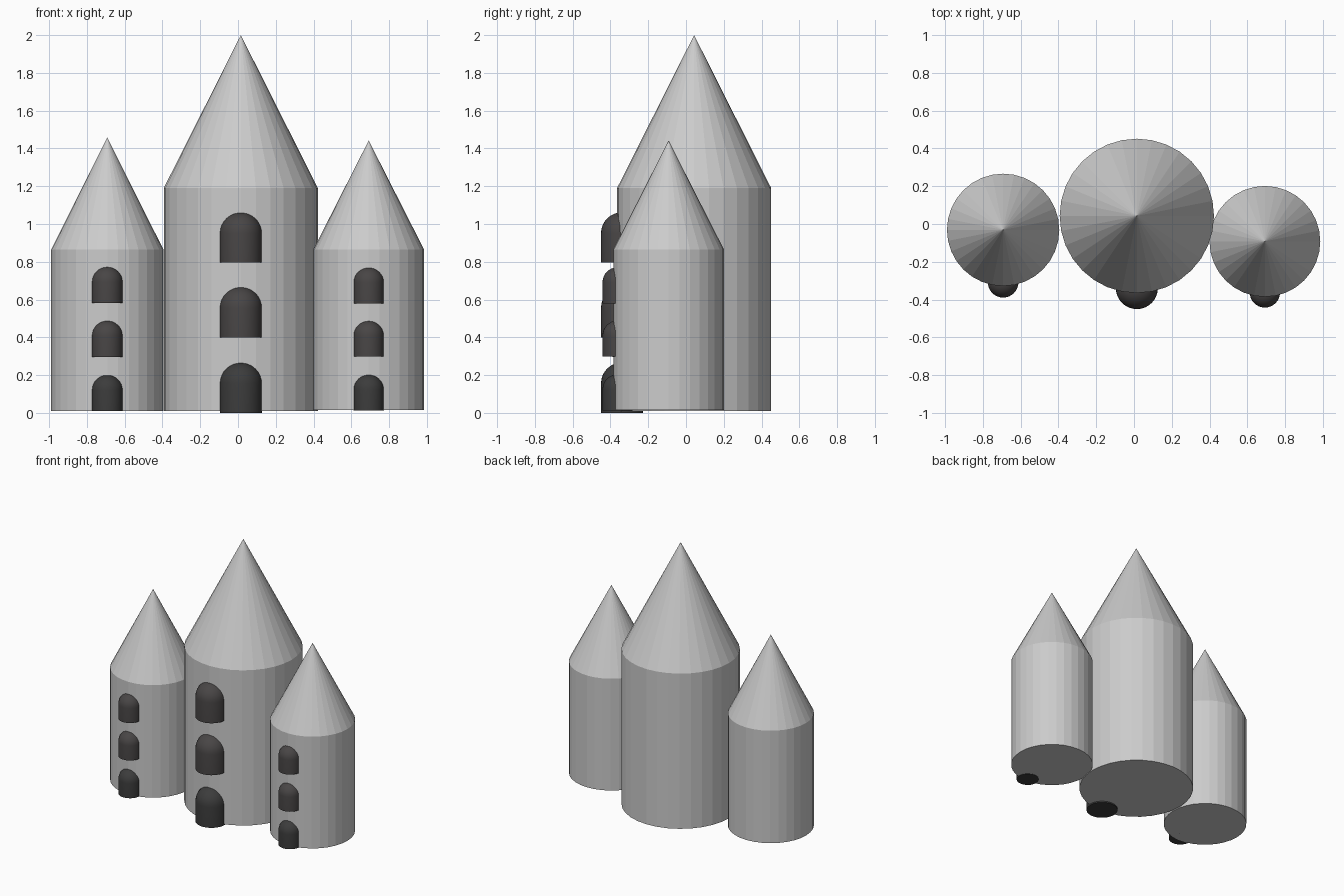
import bpy, math

if "Cube" in bpy.data.objects:
    bpy.data.objects.remove(bpy.data.objects["Cube"])

SIDES = 32


def material(name, colour):
    m = bpy.data.materials.new(name)
    m.diffuse_color = (*colour, 1)
    m.use_nodes = True
    m.node_tree.nodes["Principled BSDF"].inputs["Base Color"].default_value = m.diffuse_color
    return m


door_mat = material("door_dark", (0.045, 0.045, 0.045))
window_mat = material("window_dark", (0.065, 0.06, 0.06))


def add_wall(name, x, y, r, z0, z1):
    bpy.ops.mesh.primitive_cylinder_add(vertices=SIDES, radius=r, depth=z1 - z0,
                                        location=(x, y, (z0 + z1) / 2))
    bpy.context.object.name = name


def add_roof(name, x, y, r, z0, z1):
    bpy.ops.mesh.primitive_cone_add(vertices=SIDES, radius1=r, radius2=0, depth=z1 - z0,
                                    location=(x, y, (z0 + z1) / 2))
    bpy.context.object.name = name


def add_opening(name, x, y, r, z0, z1, mat):
    """Round post with a domed top, half sunk into the tower wall."""
    rings, h = 8, z1 - z0
    profile = [(r, 0)] + [(r * math.cos(a), h - r + r * math.sin(a))
                          for a in (i * math.pi / 2 / rings for i in range(rings))]
    verts = [(pr * math.cos(t), pr * math.sin(t), pz) for pr, pz in profile
             for t in (k * math.tau / SIDES for k in range(SIDES))]
    top = len(verts)
    verts.append((0, 0, h))
    faces = [tuple(reversed(range(SIDES)))]
    for j in range(len(profile)):
        for k in range(SIDES):
            a, b = j * SIDES + k, j * SIDES + (k + 1) % SIDES
            if j < len(profile) - 1:
                faces.append((a, b, b + SIDES, a + SIDES))
            else:
                faces.append((a, b, top))
    mesh = bpy.data.meshes.new(name)
    mesh.from_pydata(verts, [], faces)
    mesh.materials.append(mat)
    obj = bpy.data.objects.new(name, mesh)
    obj.location = (x, y, z0)
    bpy.context.collection.objects.link(obj)
    bpy.ops.object.select_all(action='DESELECT')
    obj.select_set(True)
    bpy.context.view_layer.objects.active = obj
    bpy.ops.object.shade_smooth_by_angle(angle=math.radians(40))


# name, x, y, radius, base z, eaves z, apex z, opening (y, radius, height, base heights)
towers = [
    ("main_tower", 0.015, 0.043, 0.408, 0.01, 1.19, 2.0,
     (-0.339, 0.111, 0.267, (0.0, 0.40, 0.795))),
    ("left_tower", -0.692, -0.031, 0.297, 0.01, 0.865, 1.458,
     (-0.308, 0.081, 0.192, (0.01, 0.297, 0.582))),
    ("right_tower", 0.692, -0.092, 0.293, 0.015, 0.865, 1.442,
     (-0.362, 0.08, 0.191, (0.013, 0.298, 0.58))),
]

for name, x, y, r, z0, z1, z2, (oy, orad, oh, bases) in towers:
    add_wall(name + "_wall", x, y, r, z0, z1)
    add_roof(name + "_roof", x, y, r, z1, z2)
    # Door at the foot, two windows above
    for part, b in zip(("door", "lower_window", "upper_window"), bases):
        add_opening(f"{name}_{part}", x, oy, orad, b, b + oh,
                    door_mat if part == "door" else window_mat)
